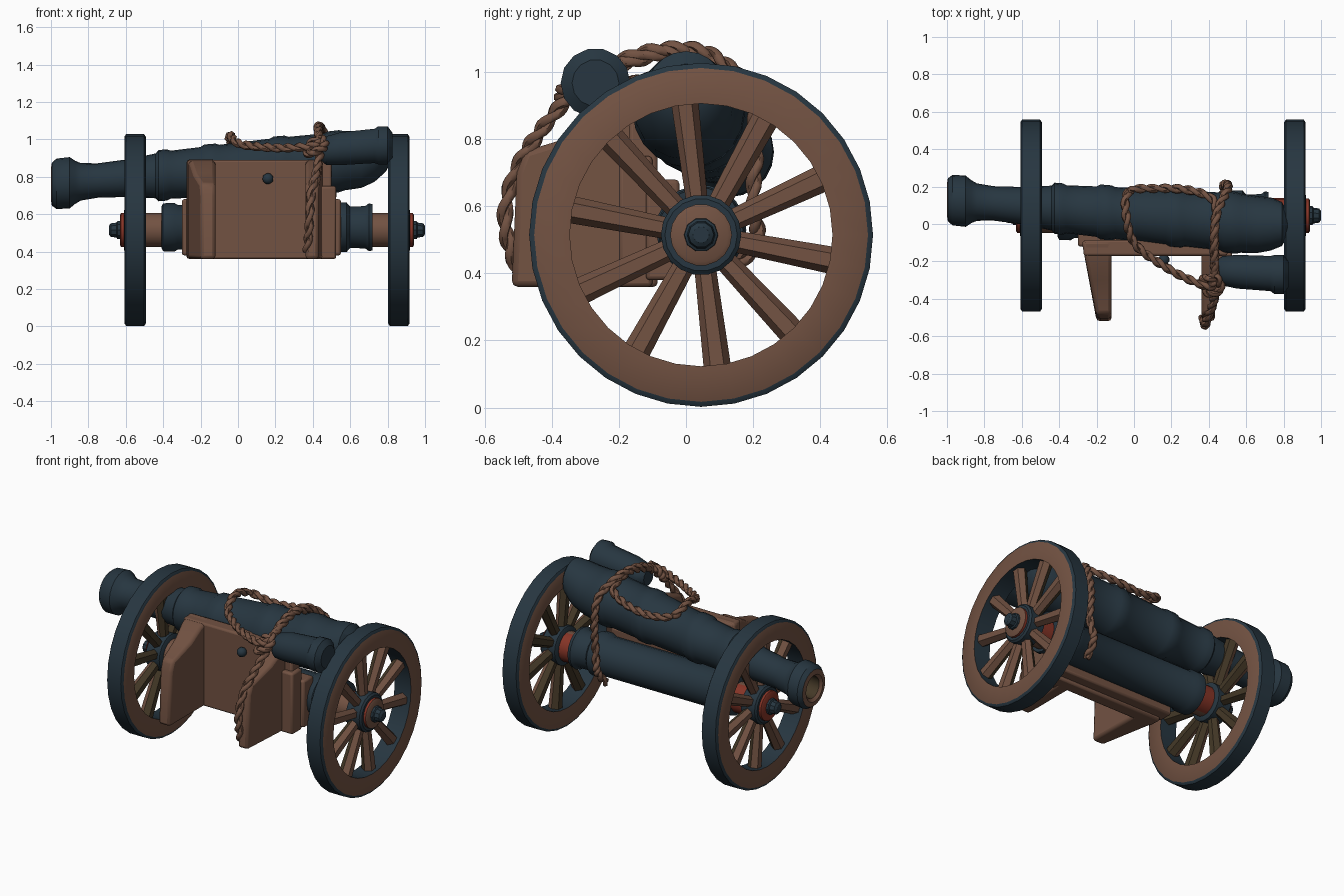
import bpy, bmesh, math
from math import sin, cos, pi, radians
from mathutils import Vector, Matrix

if "Cube" in bpy.data.objects:
    bpy.data.objects.remove(bpy.data.objects["Cube"])


def material(name, rgb):
    m = bpy.data.materials.new(name)
    m.use_nodes = True
    m.diffuse_color = (*rgb, 1)
    m.node_tree.nodes["Principled BSDF"].inputs["Base Color"].default_value = (*rgb, 1)
    return m


WOOD, IRON, OLIVE, RED = 0, 1, 2, 3
MATS = [material("brown wood", (0.17, 0.085, 0.055)),
        material("blue iron", (0.02, 0.037, 0.052)),
        material("dark olive wood", (0.058, 0.04, 0.02)),
        material("rusty red", (0.24, 0.035, 0.02))]


def finish(name, bm, rule, angle=35, bevel=0):
    """Make an object; rule is a material index or a function of the face."""
    bmesh.ops.recalc_face_normals(bm, faces=bm.faces)
    bm.normal_update()
    for f in bm.faces:
        f.material_index = rule(f) if callable(rule) else rule
    me = bpy.data.meshes.new(name)
    bm.to_mesh(me)
    bm.free()
    for m in MATS:
        me.materials.append(m)
    ob = bpy.data.objects.new(name, me)
    bpy.context.collection.objects.link(ob)
    if bevel:
        mod = ob.modifiers.new("soft edges", "BEVEL")
        mod.width, mod.segments = bevel, 2
    bpy.ops.object.select_all(action="DESELECT")
    bpy.context.view_layer.objects.active = ob
    ob.select_set(True)
    bpy.ops.object.shade_smooth_by_angle(angle=radians(angle))
    return ob


def tube(name, rings, rule, sides=18, closed=False):
    """Skin circles (x, y, z, radius) that stand across the x axis."""
    bm = bmesh.new()
    loops = [[bm.verts.new((x, y + r * cos(2 * pi * i / sides), z + r * sin(2 * pi * i / sides)))
              for i in range(sides)] for x, y, z, r in rings]
    pairs = list(zip(loops, loops[1:]))
    if closed:
        pairs.append((loops[-1], loops[0]))
    else:
        bm.faces.new(loops[0])
        bm.faces.new(loops[-1])
    for a, b in pairs:
        for i in range(sides):
            j = (i + 1) % sides
            bm.faces.new((a[i], a[j], b[j], b[i]))
    return finish(name, bm, rule)


def prism(name, profile, left, right, rule=WOOD, bevel=0.012):
    """Stretch a (y, z) profile between two x limits that may vary with y."""
    bm = bmesh.new()
    a = [bm.verts.new((left(y), y, z)) for y, z in profile]
    b = [bm.verts.new((right(y), y, z)) for y, z in profile]
    bm.faces.new(a)
    bm.faces.new(b)
    for i in range(len(a)):
        j = (i + 1) % len(a)
        bm.faces.new((a[i], a[j], b[j], b[i]))
    return finish(name, bm, rule, bevel=bevel)


def box(name, x0, x1, y0, y1, z0, z1):
    return prism(name, [(y0, z0), (y1, z0), (y1, z1), (y0, z1)], lambda y: x0, lambda y: x1)


# Barrel, slightly raised and turned, with hollow muzzle and raised bands
def axis(x, r):
    return (x, 0.05 - 0.08 * x, 0.84 + 0.08 * x, r)


def barrel_rule(f):
    c = f.calc_center_median()
    _, y, z, _ = axis(c.x, 0)
    if math.hypot(c.y - y, c.z - z) > 0.1 or c.x > -0.7:
        return IRON
    if c.x < -0.97:
        return WOOD
    return OLIVE if math.hypot(c.y - y, c.z - z) < 0.075 else IRON


shape = [(-0.75, 0.06), (-0.985, 0.068), (-1.0, 0.085), (-0.995, 0.115), (-0.97, 0.135),
         (-0.9, 0.137), (-0.87, 0.115), (-0.84, 0.1), (-0.75, 0.092), (-0.6, 0.1),
         (-0.5, 0.112), (-0.44, 0.12), (-0.425, 0.137), (-0.38, 0.137), (-0.36, 0.128),
         (-0.2, 0.135), (-0.18, 0.147), (-0.12, 0.147), (-0.1, 0.139), (0.17, 0.15),
         (0.19, 0.16), (0.25, 0.16), (0.27, 0.152), (0.46, 0.155), (0.48, 0.164),
         (0.54, 0.166), (0.57, 0.158), (0.66, 0.152)]
rings = [axis(*p) for p in shape]
rings += [(0.73, 0.0, 0.915, 0.142), (0.79, 0.0, 0.945, 0.118), (0.82, 0.0, 0.955, 0.07)]
tube("barrel", rings, barrel_rule, 20)

# Short side barrel beside the breech
tube("side_barrel", [(0.44, -0.25, 0.94, 0.05), (0.47, -0.25, 0.94, 0.078), (0.55, -0.255, 0.95, 0.09),
                     (0.73, -0.265, 0.965, 0.094), (0.75, -0.27, 0.968, 0.104),
                     (0.8, -0.27, 0.968, 0.104), (0.825, -0.27, 0.968, 0.07)], IRON, 14)

# Axle: thick iron sleeve on a thinner shaft, red at the back
CY, CZ = 0.045, 0.515
sleeve = [(-0.41, 0.11), (-0.4, 0.13), (-0.34, 0.132), (-0.32, 0.12), (0.5, 0.12), (0.53, 0.135),
          (0.58, 0.135), (0.6, 0.112), (0.68, 0.115), (0.7, 0.13), (0.72, 0.125)]
tube("axle_sleeve", [(x, CY, CZ + 0.015, r) for x, r in sleeve], IRON)
tube("axle_shaft", [(-0.6, CY, CZ, 0.093), (0.9, CY, CZ, 0.093)],
     lambda f: RED if f.normal.y > 0.1 else WOOD)


# Wheels
def wheel(label, cx, side):
    def at(x, r):
        return (cx + side * x, CY, CZ, r)

    tube(label + "_rim", [at(-0.058, 0.392), at(-0.058, 0.498), at(-0.048, 0.513), at(0.048, 0.513),
                          at(0.058, 0.498), at(0.058, 0.392)],
         lambda f: WOOD if abs(f.normal.x) > 0.9 else IRON, 32, closed=True)
    tube(label + "_hub", [at(-0.055, 0.1), at(-0.045, 0.12), at(0.05, 0.12), at(0.06, 0.108)], IRON)
    tube(label + "_hub_plate", [at(0.04, 0.092), at(0.075, 0.092), at(0.082, 0.08)],
         lambda f: WOOD if f.normal.x > 0.5 else RED)
    tube(label + "_hub_cap", [at(0.07, 0.052), at(0.095, 0.05), at(0.1, 0.042), at(0.13, 0.038),
                              at(0.14, 0.024)], IRON, 10)
    # Ten tapering spokes, brown outside and olive inside
    bm = bmesh.new()
    for k in range(10):
        part = bmesh.ops.create_cone(bm, cap_ends=True, segments=6, radius1=0.032, radius2=0.041, depth=0.31)
        turn = Matrix.Rotation(radians(97 + 36 * k - 90), 4, "X")
        place = Matrix.Translation((cx, CY, CZ)) @ turn @ Matrix.Translation((0, 0, 0.25))
        bmesh.ops.transform(bm, matrix=place, verts=part["verts"])
    finish(label + "_spokes", bm, lambda f: WOOD if f.normal.x * side > 0.2 else OLIVE, 20)


wheel("right_wheel", -0.55, -1)
wheel("left_wheel", 0.86, 1)

# Front bracket: upright board, backing block and two forward cheeks
box("bracket_board", -0.27, 0.5, -0.17, -0.085, 0.36, 0.89)
box("bracket_backing", -0.3, 0.55, -0.12, -0.02, 0.38, 0.68)
cheek = [(-0.09, 0.36), (-0.52, 0.36), (-0.505, 0.7), (-0.48, 0.765), (-0.3, 0.82), (-0.2, 0.88), (-0.09, 0.895)]
prism("right_cheek", cheek, lambda y: -0.28 + 0.08 * min(1, (-y - 0.09) / 0.4), lambda y: -0.12, bevel=0.018)
prism("left_cheek", cheek, lambda y: 0.36, lambda y: 0.45 + 0.06 * (y + 0.2), bevel=0.018)
box("left_flange", 0.44, 0.525, -0.2, -0.1, 0.36, 0.75)

# Bolt on the board
bm = bmesh.new()
bmesh.ops.create_icosphere(bm, subdivisions=2, radius=0.03, matrix=Matrix.Translation((0.16, -0.19, 0.79)))
finish("board_bolt", bm, IRON)


# Twisted ropes
def rope(name, points, closed=False, pitch=0.13, thick=0.015):
    pts = [Vector(p) for p in points]
    n = len(pts)

    def get(i):
        return pts[i % n] if closed else pts[max(0, min(n - 1, i))]

    path = []
    for i in range(n if closed else n - 1):
        a, b, c, d = (get(i + k) for k in (-1, 0, 1, 2))
        for s in range(12):
            t = s / 12
            path.append(0.5 * (2 * b + (c - a) * t + (2 * a - 5 * b + 4 * c - d) * t * t
                               + (3 * b - a - 3 * c + d) * t ** 3))
    cu = bpy.data.curves.new(name, "CURVE")
    cu.dimensions = "3D"
    cu.bevel_depth, cu.bevel_resolution, cu.use_fill_caps = thick, 1, True
    cu.materials.append(MATS[WOOD])
    for phase in (0, pi):
        sp = cu.splines.new("POLY")
        sp.points.add(len(path) - 1)
        sp.use_cyclic_u = closed
        run = 0
        for i, p in enumerate(path):
            run += (p - path[i - 1]).length if i else 0
            tan = (path[min(i + 1, len(path) - 1)] - path[max(i - 1, 0)]).normalized()
            u = tan.cross(Vector((0.3, 0.2, 0.93))).normalized()
            w = 2 * pi * run / pitch + phase
            sp.points[i].co = (*(p + (u * cos(w) + tan.cross(u) * sin(w)) * thick * 0.75), 1)
    ob = bpy.data.objects.new(name, cu)
    bpy.context.collection.objects.link(ob)
    bpy.ops.object.select_all(action="DESELECT")
    bpy.context.view_layer.objects.active = ob
    ob.select_set(True)
    bpy.ops.object.convert(target="MESH")
    bpy.ops.object.shade_smooth_by_angle(angle=radians(60))


rope("long_rope", [(0.37, -0.5, 0.4), (0.38, -0.54, 0.55), (0.39, -0.51, 0.7), (0.42, -0.43, 0.83),
                   (0.44, -0.33, 0.94), (0.43, -0.2, 1.03), (0.43, -0.05, 1.07), (0.45, 0.08, 1.05),
                   (0.5, 0.18, 0.95), (0.5, 0.21, 0.8), (0.5, 0.2, 0.62), (0.48, 0.21, 0.5),
                   (0.47, 0.13, 0.4)])
rope("rope_loop", [(-0.03, 0.17, 0.98), (-0.04, 0.03, 1.02), (0.0, -0.1, 0.98), (0.12, -0.2, 0.96),
                   (0.28, -0.29, 0.955), (0.42, -0.33, 0.97), (0.43, -0.2, 1.02), (0.43, -0.03, 1.06),
                   (0.43, 0.12, 1.01), (0.3, 0.18, 0.97), (0.12, 0.19, 0.95)], closed=True)
# Knot where the ropes meet
rope("rope_knot", [(0.37, -0.3, 0.93), (0.4, -0.37, 0.93), (0.46, -0.35, 0.96), (0.45, -0.29, 1.0),
                   (0.39, -0.29, 0.98)], closed=True)
